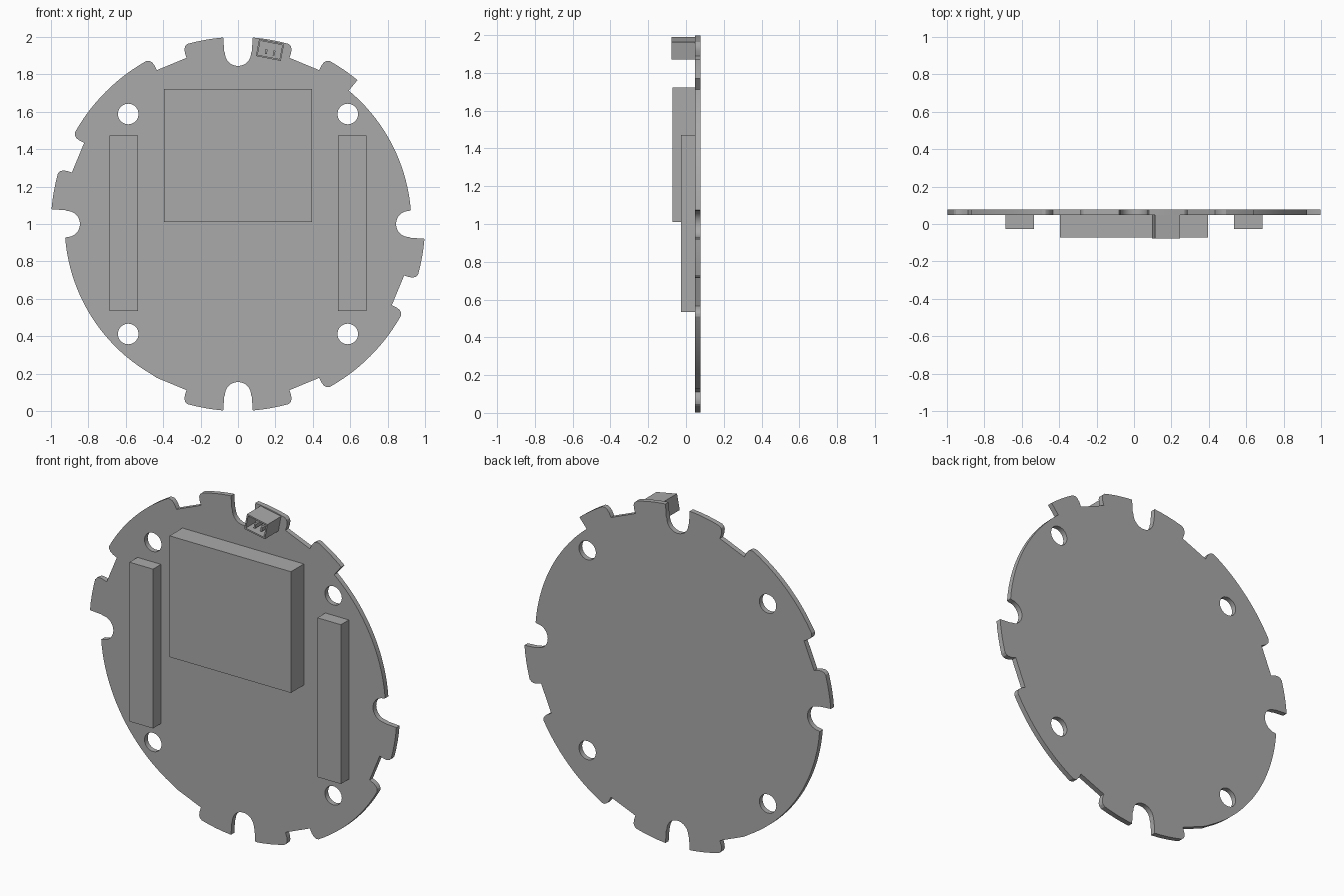
import bpy, bmesh
from math import sin, cos, pi, radians, atan2, hypot
from mathutils import Matrix, Vector

cube = bpy.data.objects.get("Cube")
if cube:
    bpy.data.objects.remove(cube, do_unlink=True)

grey = bpy.data.materials.new("plain grey")
grey.use_nodes = True
grey.diffuse_color = (0.4, 0.4, 0.4, 1)
grey.node_tree.nodes["Principled BSDF"].inputs["Base Color"].default_value = (0.4, 0.4, 0.4, 1)

OUTER, INNER = 1.0, 0.927
FRONT, BACK = 0.048, 0.078      # board faces along y


def box(name, x, y, z, tilt=0, cavity=0):
    """Box from x, y, z ranges, optionally tilted and hollowed from the front."""
    size = [b - a for a, b in (x, y, z)]
    centre = Vector([(a + b) / 2 for a, b in (x, y, z)])
    bm = bmesh.new()
    bmesh.ops.create_cube(bm, size=1, matrix=Matrix.Diagonal((*size, 1)))
    if cavity:
        face = min(bm.faces, key=lambda f: f.calc_center_median().y)
        bmesh.ops.inset_region(bm, faces=[face], thickness=0.012)
        walls = bmesh.ops.extrude_discrete_faces(bm, faces=[face])["faces"][0]
        bmesh.ops.translate(bm, verts=walls.verts, vec=(0, cavity, 0))
    bm.transform(Matrix.Translation(centre) @ Matrix.Rotation(tilt, 4, 'Y'))
    mesh = bpy.data.meshes.new(name)
    bm.to_mesh(mesh)
    bm.free()
    mesh.materials.append(grey)
    obj = bpy.data.objects.new(name, mesh)
    bpy.context.collection.objects.link(obj)
    return obj


# Edge features as (tangential, radial) points, listed counterclockwise
half_notch = [(0.086, 0.926), (0.088, 0.955), (0.094, 0.975), (0.104, 0.987), (0.12, 0.993)]
notch = [(-u, r) for u, r in reversed(half_notch)] + half_notch
slot = [(-0.079, 0.997), (-0.074, 0.924)]
slot += [(-0.07 * cos(pi * i / 16), 0.915 - 0.07 * sin(pi * i / 16)) for i in range(17)]
slot += [(0.074, 0.924), (0.079, 0.997)]
step = [(0, INNER), (0, OUTER)]

# Angle, shape, rim radius before and after
features = [
    (0, slot, OUTER, INNER), (50.3, step, INNER, OUTER), (67.5, notch, OUTER, OUTER),
    (90, slot, OUTER, OUTER), (112.5, notch, OUTER, OUTER), (157.5, notch, OUTER, OUTER),
    (180, slot, OUTER, INNER), (247.5, notch, INNER, OUTER), (270, slot, OUTER, OUTER),
    (292.5, notch, OUTER, OUTER), (337.5, notch, OUTER, OUTER)]


def placed(feature):
    """Feature points as (angle, radius), trimmed to the neighbouring rim."""
    angle, shape, before, after = feature
    pts = []
    for u, r in shape:
        rim = before if u < 0 else after
        if hypot(u, r) <= rim + 0.004:
            pts.append((radians(angle) + atan2(u, r), hypot(u, r)))
    return pts


outline = []
for i, feature in enumerate(features):
    pts = placed(feature)
    outline += pts
    start, end = pts[-1][0], placed(features[(i + 1) % len(features)])[0][0]
    end += 2 * pi if end < start else 0
    n = max(2, int((end - start) / radians(2.5)))
    outline += [(start + (end - start) * k / n, feature[3]) for k in range(1, n)]

# Board: filled outline with four mounting holes
curve = bpy.data.curves.new("board", 'CURVE')
curve.dimensions = '2D'
curve.fill_mode = 'BOTH'
curve.extrude = (BACK - FRONT) / 2


def loop(points):
    spline = curve.splines.new('POLY')
    spline.points.add(len(points) - 1)
    for p, (x, y) in zip(spline.points, points):
        p.co = (x, y, 0, 1)
    spline.use_cyclic_u = True


loop([(r * cos(a), r * sin(a)) for a, r in outline])
for sx in (-1, 1):
    for sz in (-1, 1):
        loop([(sx * 0.587 + 0.055 * cos(k * pi / 16), sz * 0.588 + 0.055 * sin(k * pi / 16))
              for k in range(32)])
helper = bpy.data.objects.new("board_curve", curve)
bpy.context.collection.objects.link(helper)
bpy.context.view_layer.update()
mesh = bpy.data.meshes.new_from_object(helper.evaluated_get(bpy.context.evaluated_depsgraph_get()))
bpy.data.objects.remove(helper, do_unlink=True)
mesh.transform(Matrix.Translation((0, (FRONT + BACK) / 2, 1)) @ Matrix.Rotation(pi / 2, 4, 'X'))
bm = bmesh.new()
bm.from_mesh(mesh)
bmesh.ops.remove_doubles(bm, verts=bm.verts, dist=0.0001)
bmesh.ops.recalc_face_normals(bm, faces=bm.faces)
bm.to_mesh(mesh)
bm.free()
mesh.materials.clear()
mesh.materials.append(grey)
board = bpy.data.objects.new("board", mesh)
bpy.context.collection.objects.link(board)
bpy.context.view_layer.objects.active = board
board.select_set(True)
bpy.ops.object.shade_smooth_by_angle(angle=radians(25))

# Blocks on the front face
box("main_module", (-0.395, 0.395), (-0.072, FRONT), (1.01, 1.723))
box("left_header", (0.535, 0.688), (-0.026, FRONT), (0.535, 1.472))
box("right_header", (-0.688, -0.535), (-0.026, FRONT), (0.535, 1.472))

# Tilted socket with two pins
tilt = radians(11)
box("socket", (0.103, 0.239), (-0.078, FRONT), (1.884, 1.977), tilt, cavity=0.09)
for name, x, z in (("right_pin", 0.151, 1.922), ("left_pin", 0.193, 1.914)):
    box(name, (x - 0.005, x + 0.005), (-0.06, 0.02), (z - 0.013, z + 0.013), tilt)
